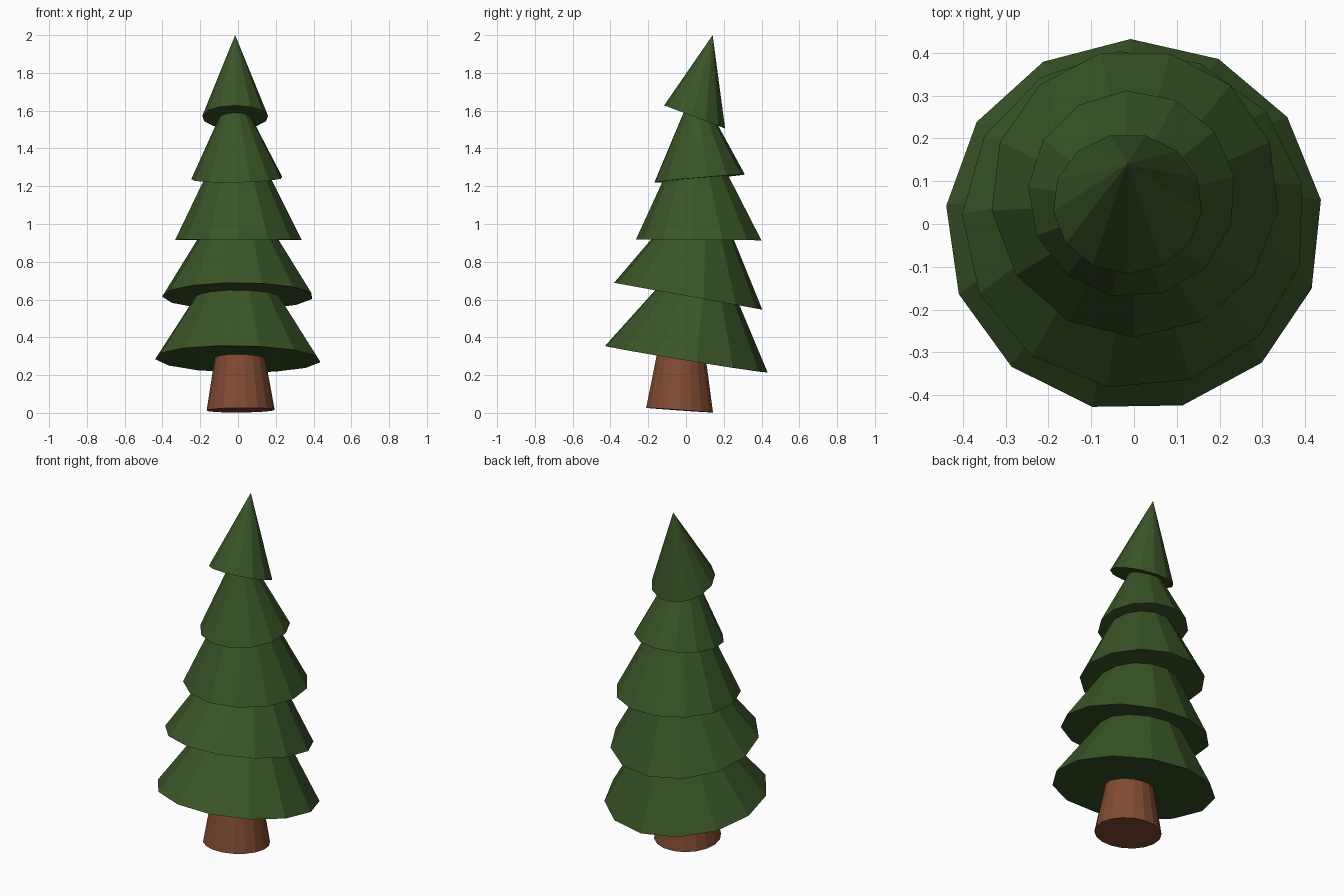
import bpy, bmesh
from math import sin, cos, radians, tau
from mathutils import Vector

if "Cube" in bpy.data.objects:
    bpy.data.objects.remove(bpy.data.objects["Cube"])


def material(name, rgb):
    m = bpy.data.materials.new(name)
    m.diffuse_color = (*rgb, 1)
    m.use_nodes = True
    m.node_tree.nodes["Principled BSDF"].inputs["Base Color"].default_value = m.diffuse_color
    return m


GREEN = material("needles", (0.04, 0.09, 0.02))
BROWN = material("bark", (0.22, 0.07, 0.033))


def tapered_cone(name, sides, radius, base, apex, slope, phase, cut, mat):
    """Leaning cone on a tilted base; cut = fraction of the way to the apex."""
    base, apex = Vector(base), Vector(apex)
    normal = Vector((-slope[0], -slope[1], 1)).normalized()
    turn = Vector((0, 0, 1)).rotation_difference(normal)
    bm = bmesh.new()
    angles = [radians(phase) + tau * i / sides for i in range(sides)]
    low = [bm.verts.new(base + turn @ Vector((radius * cos(a), radius * sin(a), 0)))
           for a in angles]
    if cut < 1:
        high = [bm.verts.new(v.co.lerp(apex, cut)) for v in low]
        bm.faces.new(high)
    else:
        high = [bm.verts.new(apex)] * sides
    bm.faces.new(low[::-1])
    for i in range(sides):
        j = (i + 1) % sides
        ring = [low[i], low[j], high[j]]
        if cut < 1:
            ring.append(high[i])
        bm.faces.new(ring)
    mesh = bpy.data.meshes.new(name)
    bm.to_mesh(mesh)
    bm.free()
    mesh.materials.append(mat)
    obj = bpy.data.objects.new(name, mesh)
    bpy.context.collection.objects.link(obj)
    return obj


# Trunk, ending inside the lowest branches
tapered_cone("trunk", 18, 0.18, (0.014, -0.034, 0.0145), (0.0, 0.0, 1.08),
             (0.01, -0.07), 0, 0.4, BROWN)

# Branch tiers from bottom to top: radius, base centre, apex, base slope, phase, cut
tiers = [
    (0.441, (0.0, -0.003, 0.285), (0.0, 0.119, 0.963), (-0.015, -0.164), 91, 0.8),
    (0.402, (0.0, 0.010, 0.618), (0.0, 0.112, 1.265), (0.0, -0.181), 261.3, 0.8),
    (0.337, (0.002, 0.072, 0.916), (-0.005, 0.048, 1.60), (0.0, -0.007), 270, 0.8),
    (0.243, (-0.005, 0.070, 1.241), (-0.02, 0.050, 1.74), (0.02, 0.088), 93, 0.85),
    (0.175, (-0.015, 0.048, 1.566), (-0.015, 0.141, 2.0), (0.0, -0.379), 270, 1),
]
for n, (radius, base, apex, slope, phase, cut) in enumerate(tiers, 1):
    tapered_cone(f"branch_tier_{n}", 13, radius, base, apex, slope, phase, cut, GREEN)
